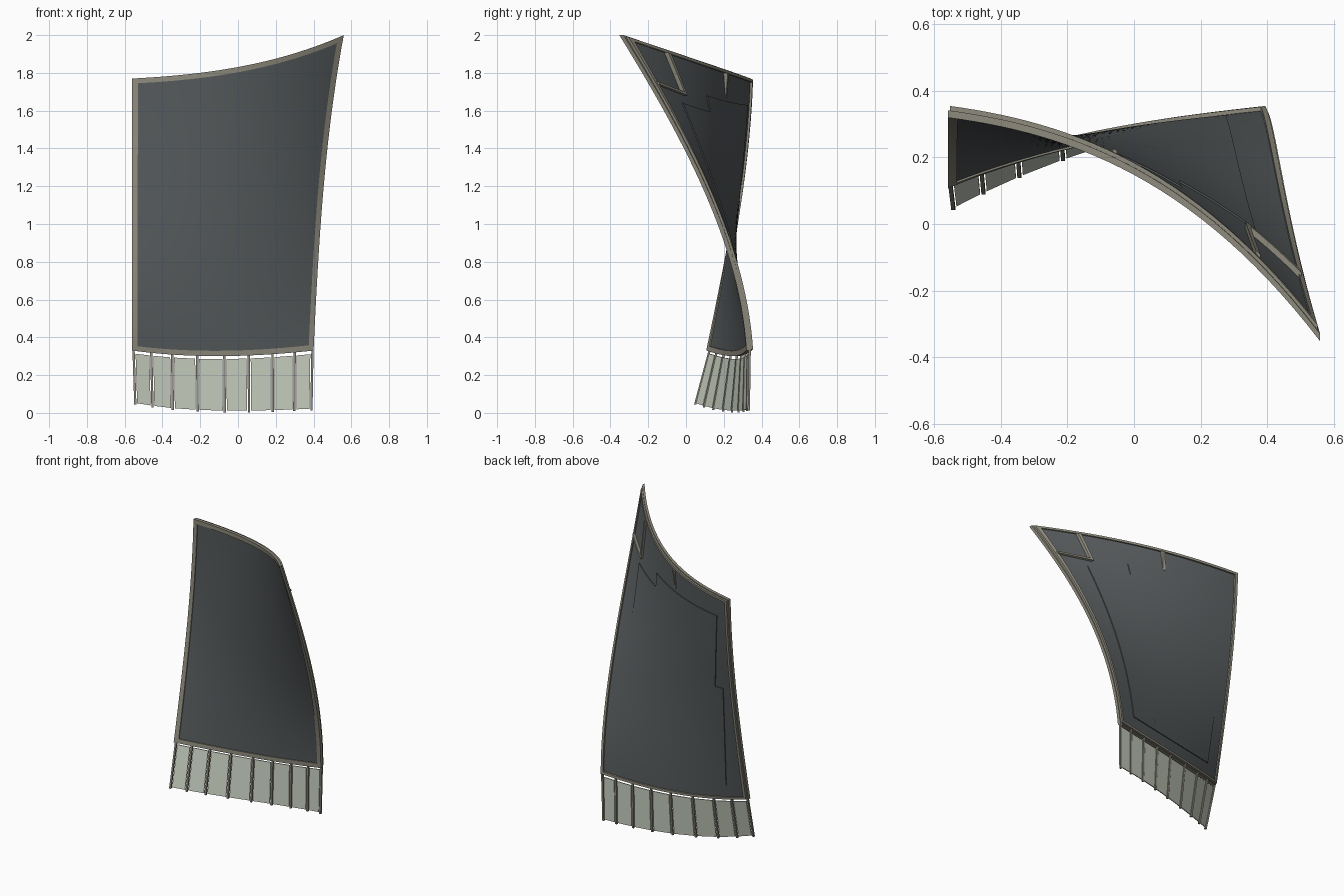
import bpy, bmesh, math
from mathutils import Vector

if "Cube" in bpy.data.objects:
    bpy.data.objects.remove(bpy.data.objects["Cube"])


def material(name, rgb):
    m = bpy.data.materials.new(name)
    m.use_nodes = True
    m.diffuse_color = (*rgb, 1)
    m.node_tree.nodes["Principled BSDF"].inputs["Base Color"].default_value = (*rgb, 1)
    return m


SLATE = material("slate grey", (0.088, 0.098, 0.102))
TAUPE = material("taupe", (0.265, 0.25, 0.2))
GLASS = material("pale green glass", (0.58, 0.63, 0.53))


def curve(points, t):
    """Cubic through four evenly spaced points."""
    total = Vector((0, 0, 0))
    for i, p in enumerate(points):
        w = 1
        for j in range(4):
            if j != i:
                w *= (3 * t - j) / (i - j)
        total += w * Vector(p)
    return total


# Edge curves of the twisted sail, and the lower ends of the struts
TOP = [(-.56, .338, 1.77), (-.187, .25, 1.802), (.187, .045, 1.872), (.56, -.335, 2)]
BOTTOM = [(-.56, .125, .33), (-.24, .232, .303), (.08, .297, .305), (.4, .338, .33)]
LEFT = [BOTTOM[0], (-.56, .222, .81), (-.56, .299, 1.29), TOP[0]]
RIGHT = [BOTTOM[3], (.43, .225, .887), (.478, -.015, 1.443), TOP[3]]
FOOT = [(-.55, .045, .045), (-.237, .187, .008), (.082, .283, .003), (.394, .333, .012)]
FLATTEN = .8


def sail(u, v):
    """Surface blended from the four edge curves, flattened in the middle."""
    across = curve(BOTTOM, u).lerp(curve(TOP, u), v)
    along = curve(LEFT, v).lerp(curve(RIGHT, v), u)
    low = Vector(BOTTOM[0]).lerp(Vector(BOTTOM[3]), u)
    high = Vector(TOP[0]).lerp(Vector(TOP[3]), u)
    p = across + along - low.lerp(high, v)
    p.y -= FLATTEN * u * (1 - u) * v * (1 - v)
    return p


def finish(name, bm, mat):
    bmesh.ops.recalc_face_normals(bm, faces=bm.faces)
    mesh = bpy.data.meshes.new(name)
    bm.to_mesh(mesh)
    bm.free()
    mesh.materials.append(mat)
    ob = bpy.data.objects.new(name, mesh)
    bpy.context.collection.objects.link(ob)
    bpy.ops.object.select_all(action='DESELECT')
    ob.select_set(True)
    bpy.context.view_layer.objects.active = ob
    bpy.ops.object.shade_smooth_by_angle(angle=math.radians(30))


def steps(n):
    return [i / n for i in range(n + 1)]


def slab(name, mat, place, a_values, b_values, near, far):
    """Closed slab over a grid; far(b) gives its back depth along y."""
    bm = bmesh.new()
    layers = [[[bm.verts.new(place(a, b) + Vector((0, depth(b), 0))) for b in b_values]
               for a in a_values] for depth in (lambda b: near, far)]
    na, nb = len(a_values) - 1, len(b_values) - 1
    for g in layers:
        for i in range(na):
            for j in range(nb):
                bm.faces.new((g[i][j], g[i + 1][j], g[i + 1][j + 1], g[i][j + 1]))
    rim = ([(i, 0) for i in range(na)] + [(na, j) for j in range(nb)]
           + [(i, nb) for i in range(na, 0, -1)] + [(0, j) for j in range(nb, 0, -1)])
    f, k = layers
    for (i, j), (m, n) in zip(rim, rim[1:] + rim[:1]):
        bm.faces.new((f[i][j], f[m][n], k[m][n], k[i][j]))
    finish(name, bm, mat)


def ring(name, mat, outer, inner, near, far):
    """Mitred border following the sail's edge."""
    side = steps(28)[:-1]
    path = ([(s, 0) for s in side] + [(1, s) for s in side]
            + [(1 - s, 1) for s in side] + [(0, 1 - s) for s in side])
    bm = bmesh.new()
    sections = []
    for s, t in path:
        section = []
        for inset, y in ((outer, near), (outer, far), (inner, far), (inner, near)):
            iu, iv = inset, inset * 0.66
            p = sail(iu + (1 - 2 * iu) * s, iv + (1 - 2 * iv) * t)
            section.append(bm.verts.new(p + Vector((0, y, 0))))
        sections.append(section)
    for p, q in zip(sections, sections[1:] + sections[:1]):
        for k in range(4):
            n = (k + 1) % 4
            bm.faces.new((p[k], q[k], q[n], p[n]))
    finish(name, bm, mat)


# Sail panel with front and back borders
slab("sail_panel", SLATE, lambda a, b: sail(.01 + .98 * a, .006 + .988 * b),
     steps(40), steps(40), -.012, lambda b: .006)
ring("front_frame", TAUPE, 0, .028, -.018, .004)
ring("back_frame", TAUPE, .006, .022, .003, .018)


# Raised back plate with a notch along its top and outer side
def plate_point(a, b):
    if a < .72:
        top = .9 - .02 * a / .72
    else:
        top = .825 - .01 * (a - .72) / .28
    if b < .58:
        left = .125 - .045 * b / .58
    else:
        left = .14 - .05 * (b - .58) / .42
    return sail(left + (.865 - left) * a, .07 + (top - .07) * b)


slab("back_plate", SLATE, plate_point,
     sorted(steps(32) + [.7199, .72]), sorted(steps(36) + [.5799, .58]),
     .003, lambda b: .012)


# Stiffening ribs on the back, near the top
def rib(name, u0, u1, v0, v1, far):
    slab(name, TAUPE, lambda a, b: sail(u0 + (u1 - u0) * a, v0 + (v1 - v0) * b),
         steps(4), steps(4), .003, far)


rib("corner_rib_upright", .83, .843, .848, .985, lambda b: .028)
rib("corner_rib_cross", .83, .985, .848, .857, lambda b: .028)
rib("middle_rib", .445, .457, .9, .985, lambda b: .008 + .02 * b)


# Struts below the sail
def strut(name, top, foot):
    bm = bmesh.new()
    rows = [[bm.verts.new(p + Vector((dx * .006, dy * .006, 0)))
             for dx, dy in ((-1, -1), (1, -1), (1, 1), (-1, 1))] for p in (top, foot)]
    bm.faces.new(rows[0])
    bm.faces.new(rows[1])
    for k in range(4):
        n = (k + 1) % 4
        bm.faces.new((rows[0][k], rows[0][n], rows[1][n], rows[1][k]))
    finish(name, bm, TAUPE)


places = [.007, .105, .22, .358, .508, .642, .774, .896, .994]
tops = [sail(s, 0) + Vector((0, 0, .012)) for s in places]
feet = [curve(FOOT, s) for s in places]
for i, (top, foot) in enumerate(zip(tops, feet)):
    strut(f"strut_{i + 1}", top, foot)

# Glass panes between the struts
for i in range(len(places) - 1):
    def pane_point(a, b, i=i):
        gap = .011 / (tops[i + 1] - tops[i]).length
        a = gap + (1 - 2 * gap) * a
        b = .09 + .88 * b
        return tops[i].lerp(tops[i + 1], a).lerp(feet[i].lerp(feet[i + 1], a), b)
    slab(f"pane_{i + 1}", GLASS, pane_point, steps(1), steps(1), -.003, lambda b: .003)
